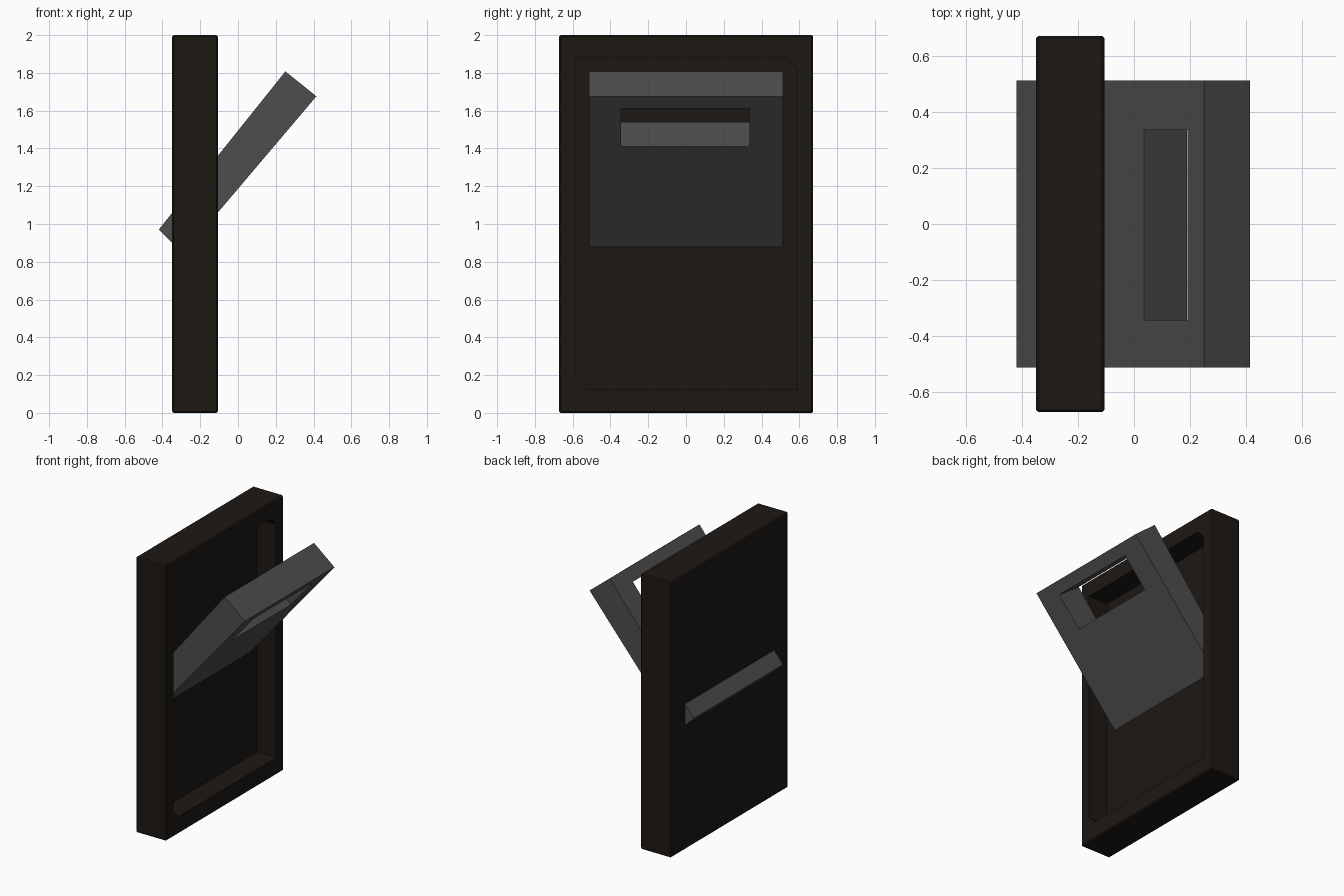
import bpy, bmesh
from mathutils import Vector

if "Cube" in bpy.data.objects:
    bpy.data.objects.remove(bpy.data.objects["Cube"])


def prism(name, loop, push):
    """Extrude a flat 3D outline along the vector push."""
    bm = bmesh.new()
    a = [bm.verts.new(p) for p in loop]
    b = [bm.verts.new(Vector(p) + Vector(push)) for p in loop]
    n = len(loop)
    bm.faces.new(a)
    bm.faces.new(b[::-1])
    for i in range(n):
        bm.faces.new((a[i], b[i], b[(i + 1) % n], a[(i + 1) % n]))
    bmesh.ops.recalc_face_normals(bm, faces=bm.faces)
    mesh = bpy.data.meshes.new(name)
    bm.to_mesh(mesh)
    bm.free()
    ob = bpy.data.objects.new(name, mesh)
    bpy.context.collection.objects.link(ob)
    return ob


def apply_modifiers(ob):
    bpy.context.view_layer.objects.active = ob
    for m in list(ob.modifiers):
        bpy.ops.object.modifier_apply(modifier=m.name)


def cut(ob, cutter):
    m = ob.modifiers.new("cut", 'BOOLEAN')
    m.operation = 'DIFFERENCE'
    m.solver = 'EXACT'
    m.object = cutter
    cutter.hide_render = True
    apply_modifiers(ob)
    bpy.data.objects.remove(cutter)


def colour(ob, name, rgb):
    mat = bpy.data.materials.new(name)
    mat.diffuse_color = (*rgb, 1)
    mat.use_nodes = True
    mat.node_tree.nodes["Principled BSDF"].inputs["Base Color"].default_value = mat.diffuse_color
    ob.data.materials.clear()
    ob.data.materials.append(mat)


# Wall plate with softened edges
X0, X1, W, H = -0.35, -0.106, 0.673, 2.0
plate = prism("wall_plate", [(X0, -W, 0), (X0, W, 0), (X0, W, H), (X0, -W, H)], (X1 - X0, 0, 0))
bev = plate.modifiers.new("bevel", 'BEVEL')
bev.width = 0.008
bev.segments = 1
apply_modifiers(plate)

# Shallow recess in the plate, two corners clipped
r, lo, hi, c, floor_x = 0.59, 0.125, 1.88, 0.06, -0.262
recess = prism("recess_cutter",
               [(floor_x, y, z) for y, z in ((-r + c, lo), (r, lo), (r, hi - c),
                                             (r - c, hi), (-r, hi), (-r, lo + c))],
               (0.4, 0, 0))
cut(plate, recess)
colour(plate, "dark_brown", (0.012, 0.009, 0.007))

# Tilted lever through the plate
lever = prism("lever", [(x, -0.513, z) for x, z in ((-0.42, 0.97), (0.251, 1.808),
                                                    (0.415, 1.676), (-0.292, 0.842))],
              (0, 1.026, 0))

# Grip slot near the lever's upper end
near_lo, far_lo = Vector((0.191, 0, 1.41)), Vector((0.035, 0, 1.54))
near_hi, far_hi = Vector((0.36, 0, 1.61)), Vector((0.19, 0, 1.733))
lo_dir, hi_dir = (near_lo - far_lo) * 0.3, (near_hi - far_hi) * 0.3
slot = prism("slot_cutter",
             [p + Vector((0, -0.343, 0)) for p in (far_lo - lo_dir, far_hi - hi_dir,
                                                   near_hi + hi_dir, near_lo + lo_dir)],
             (0, 0.68, 0))
cut(lever, slot)
colour(lever, "dark_grey", (0.075, 0.075, 0.075))
